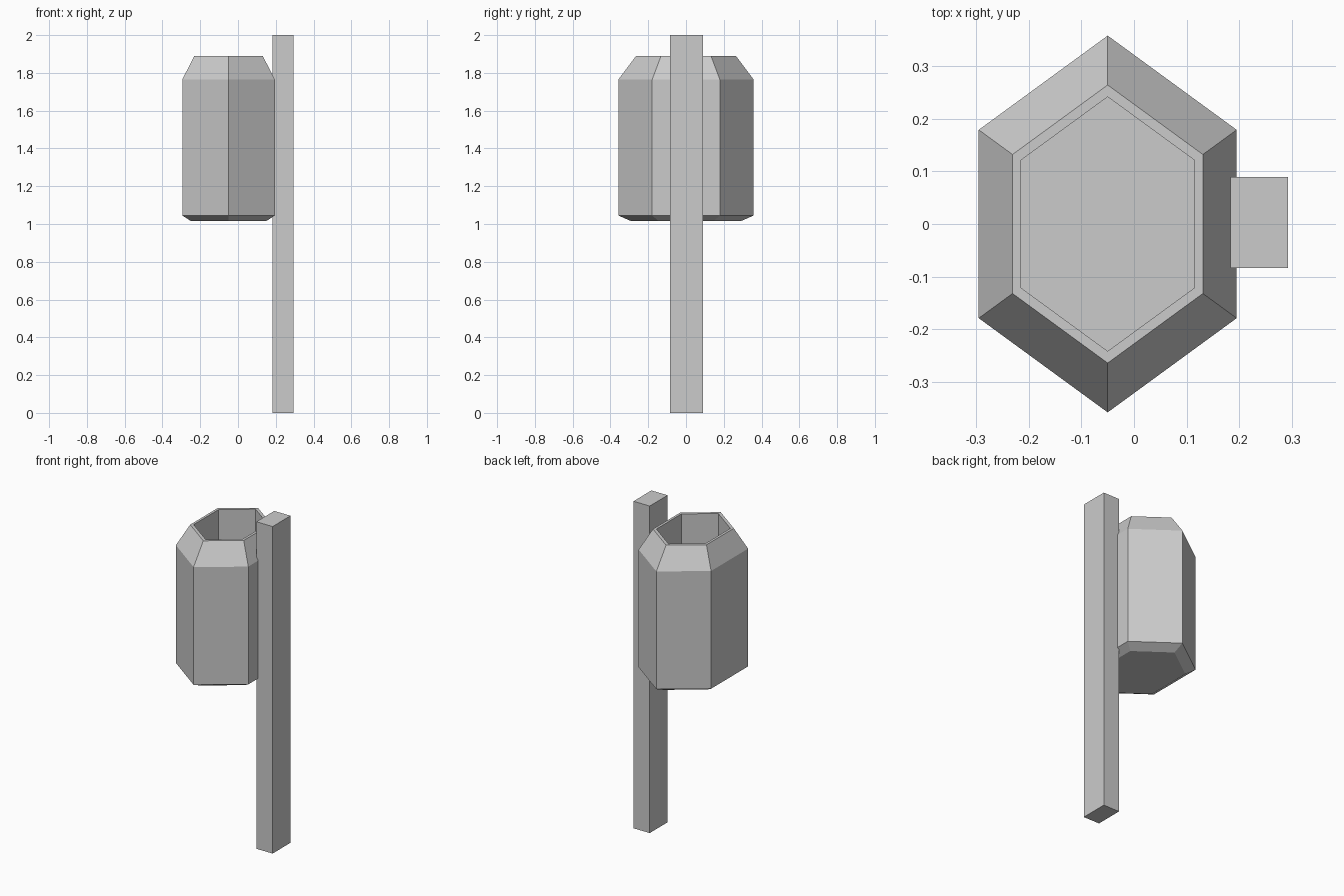
import bpy, bmesh
from math import sin, cos, pi

if "Cube" in bpy.data.objects:
    bpy.data.objects.remove(bpy.data.objects["Cube"])

CX = -0.05           # bin centre on x
RX, RY = 0.283, 0.358  # hexagon radii, stretched along y


def finish(name, bm):
    bmesh.ops.recalc_face_normals(bm, faces=bm.faces)
    mesh = bpy.data.meshes.new(name)
    bm.to_mesh(mesh)
    bm.free()
    obj = bpy.data.objects.new(name, mesh)
    bpy.context.collection.objects.link(obj)
    return obj


def hex_loft(name, profile):
    """Stack hexagon rings given as (scale, z) and cap both ends."""
    bm = bmesh.new()
    rings = []
    for s, z in profile:
        rings.append([bm.verts.new((CX + RX * s * cos(pi / 6 + i * pi / 3),
                                    RY * s * sin(pi / 6 + i * pi / 3), z))
                      for i in range(6)])
    for a, b in zip(rings, rings[1:]):
        for i in range(6):
            j = (i + 1) % 6
            bm.faces.new((a[i], a[j], b[j], b[i]))
    bm.faces.new(rings[0])
    bm.faces.new(rings[-1])
    return finish(name, bm)


def box(name, lo, hi):
    bm = bmesh.new()
    bmesh.ops.create_cube(bm, size=1)
    for v in bm.verts:
        v.co = [(a + b) / 2 + c * (b - a) for a, b, c in zip(lo, hi, v.co)]
    return finish(name, bm)


# Hexagonal bin: chamfered base, straight sides, sloped shoulder, rim, hollow inside
hex_loft("litter_bin", [(0.81, 1.015), (1.0, 1.045), (1.0, 1.765), (0.738, 1.89),
                        (0.675, 1.89), (0.675, 1.045)])

# Square post the bin hangs on
box("post", (0.183, -0.084, 0), (0.293, 0.089, 2))
